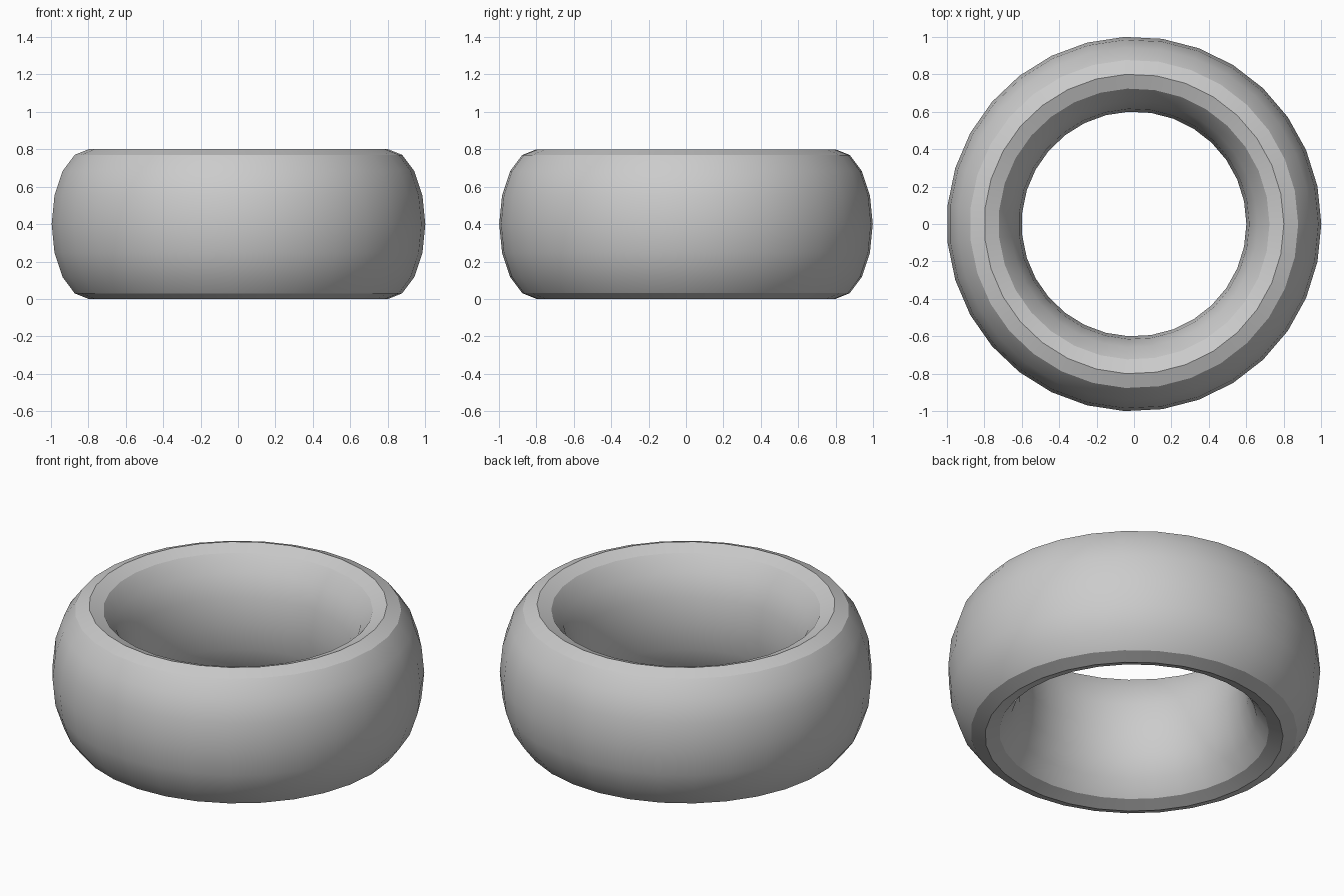
import bpy
import math

default_cube = bpy.data.objects.get("Cube")
if default_cube:
    bpy.data.objects.remove(default_cube, do_unlink=True)

# Plain grey material
grey = bpy.data.materials.new("plain_grey")
grey.use_nodes = True
colour = (0.6, 0.6, 0.6, 1.0)
grey.diffuse_color = colour
grey.node_tree.nodes["Principled BSDF"].inputs["Base Color"].default_value = colour

# Ring: a torus stretched upward so its section is a tall ellipse
bpy.ops.mesh.primitive_torus_add(
    major_segments=31, minor_segments=16,
    major_radius=0.8, minor_radius=0.2, location=(0, 0, 0.4))
ring = bpy.context.object
ring.name = "ring_band"
ring.scale.z = 2.0
bpy.ops.object.transform_apply(location=False, rotation=False, scale=True)
ring.data.materials.append(grey)

# Smooth sides, with crisp facets kept around the top and bottom rims
bpy.ops.object.shade_smooth_by_angle(angle=math.radians(30))
